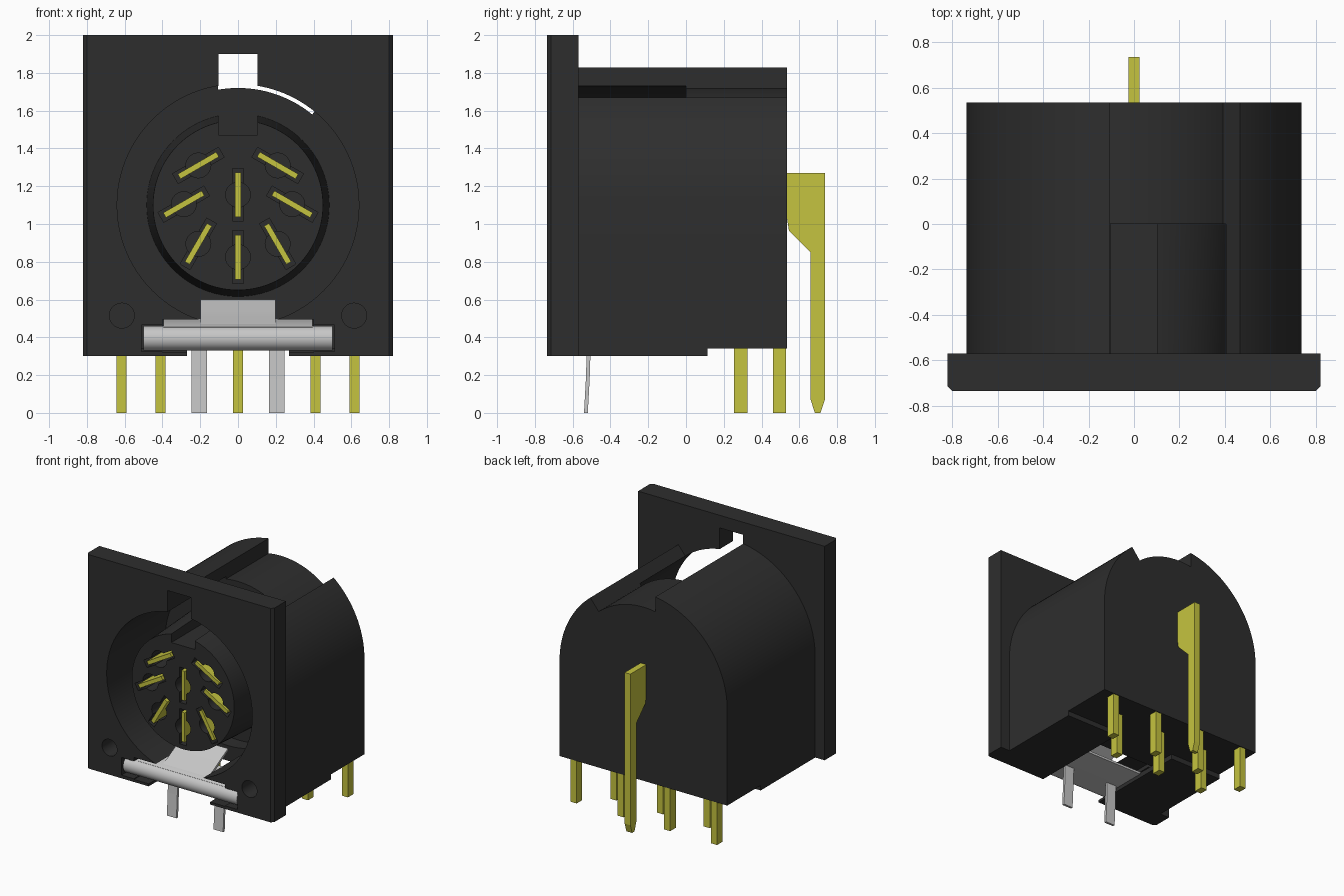
import bpy, bmesh, math
from mathutils import Vector, Matrix

old = bpy.data.objects.get("Cube")
if old:
    bpy.data.objects.remove(old, do_unlink=True)


def material(name, rgb, rough):
    m = bpy.data.materials.new(name)
    m.use_nodes = True
    m.diffuse_color = (*rgb, 1)
    bsdf = m.node_tree.nodes["Principled BSDF"]
    bsdf.inputs["Base Color"].default_value = (*rgb, 1)
    bsdf.inputs["Roughness"].default_value = rough
    return m


BLACK = material("black_plastic", (0.027, 0.027, 0.027), 0.6)
BRASS = material("yellow_brass", (0.56, 0.55, 0.05), 0.5)
STEEL = material("grey_steel", (0.57, 0.57, 0.57), 0.5)
CZ = 1.1  # height of the socket axis


def add(name, bm, mat):
    bmesh.ops.recalc_face_normals(bm, faces=bm.faces)
    me = bpy.data.meshes.new(name)
    bm.to_mesh(me)
    bm.free()
    me.materials.append(mat)
    ob = bpy.data.objects.new(name, me)
    bpy.context.collection.objects.link(ob)
    return ob


def prism(name, pts, lo, hi, axis="y", mat=BLACK):
    """Extrude a closed outline along one axis."""
    place = {"x": lambda p, t: (t, p[0], p[1]),
             "y": lambda p, t: (p[0], t, p[1]),
             "z": lambda p, t: (p[0], p[1], t)}[axis]
    bm = bmesh.new()
    rings = [[bm.verts.new(place(p, t)) for p in pts] for t in (lo, hi)]
    bm.faces.new(rings[0])
    bm.faces.new(rings[1])
    for i in range(len(pts)):
        j = (i + 1) % len(pts)
        bm.faces.new((rings[0][i], rings[0][j], rings[1][j], rings[1][i]))
    return add(name, bm, mat)


def box(name, x, y, z, mat=BLACK):
    return prism(name, [(x[0], z[0]), (x[1], z[0]), (x[1], z[1]), (x[0], z[1])],
                 y[0], y[1], "y", mat)


def arc(cx, cy, r, a0, a1, n):
    return [(cx + r * math.cos(math.radians(a0 + (a1 - a0) * i / n)),
             cy + r * math.sin(math.radians(a0 + (a1 - a0) * i / n))) for i in range(n + 1)]


def disc(cx, cz, r, lo, hi, n=64):
    return prism("cutter", arc(cx, cz, r, 0, 360, n)[:-1], lo, hi)


def blade(name, x, z, deg, length, width, lo, hi, mat=BLACK):
    """Thin rectangle turned about the socket axis direction."""
    a = math.radians(deg)
    u, v = Vector((math.cos(a), math.sin(a))), Vector((-math.sin(a), math.cos(a)))
    c = Vector((x, z))
    pts = [c + u * s * length / 2 + v * t * width / 2
           for s, t in ((-1, -1), (1, -1), (1, 1), (-1, 1))]
    return prism(name, pts, lo, hi, "y", mat)


def ribbon(name, path, thick, x0, x1):
    """Bent sheet metal: a path in the y-z plane given thickness and width."""
    P = [Vector(p) for p in path]
    off = []
    for i, p in enumerate(P):
        d = (P[min(i + 1, len(P) - 1)] - P[max(i - 1, 0)]).normalized()
        off.append(p + Vector((-d.y, d.x)) * thick)
    return prism(name, P + off[::-1], x0, x1, "x", STEEL)


def cut(ob, cutters):
    for c in cutters:
        c.hide_render = True
        mod = ob.modifiers.new("cut", "BOOLEAN")
        mod.object, mod.operation, mod.solver = c, "DIFFERENCE", "EXACT"
        bpy.context.view_layer.objects.active = ob
        bpy.ops.object.modifier_apply(modifier=mod.name)
        bpy.data.objects.remove(c, do_unlink=True)


def smooth(ob):
    bpy.ops.object.select_all(action="DESELECT")
    ob.select_set(True)
    bpy.context.view_layer.objects.active = ob
    bpy.ops.object.shade_smooth_by_angle(angle=math.radians(30))


def clip_pockets():
    return [box("cutter", (-0.51, 0.51), (-0.9, -0.3), (0.325, 0.465)),
            box("cutter", (-0.4, 0.4), (-0.9, -0.12), (0.32, 0.495))]


# Front plate with bore, keyway, clip opening and screw holes
W, F, B, c = 0.82, -0.735, -0.57, 0.02
plate = prism("front_plate", [(-W, B), (W, B), (W, F + c), (W - c, F), (c - W, F), (-W, F + c)],
              0.3, 2.0, "z")
cut(plate, [disc(0, CZ, 0.64, -0.9, -0.4, 96),
            box("cutter", (-0.103, 0.103), (-0.9, -0.4), (1.6, 1.9)),
            box("cutter", (-0.27, 0.27), (-0.9, -0.4), (0.2, 0.4))]
    + clip_pockets()
    + [disc(s * 0.615, 0.515, 0.066, -0.9, -0.4, 32) for s in (-1, 1)])
smooth(plate)

# Arched housing with a deep bore and a cut-away in its top
R = 0.737
body = prism("housing", [(-R, 0.34), (R, 0.34)] + arc(0, CZ, R, 0, 180, 64), B, 0.535)
a_left = math.degrees(math.acos(-0.105 / 0.62))
wedge = arc(0, CZ, 0.62, a_left, 50.7, 24) + arc(0, CZ, 1.0, 50.7, 50.7, 1)[:1] + [(-0.105, 2.1)]
cut(body, [disc(0, CZ, 0.64, -0.9, 0.0, 96), prism("cutter", wedge, -0.8, 0.8)] + clip_pockets())
smooth(body)

# Raised strips under the housing
for side, s in (("right", -1), ("left", 1)):
    box(side + "_base_strip", sorted((s * 0.27, s * R)), (B, 0.115), (0.3, 0.34))

# Contact carrier: tapered plug with a key groove and contact holes
FACE = -0.69
bm = bmesh.new()
bmesh.ops.create_cone(bm, cap_ends=True, segments=96, radius1=0.45, radius2=0.484, depth=0.7,
                      matrix=Matrix.Translation((0, FACE + 0.35, CZ)) @ Matrix.Rotation(-math.pi / 2, 4, "X"))
carrier = add("contact_carrier", bm, BLACK)
contacts = [(0, 1.155, 90), (0, 0.825, 90)]
for s in (-1, 1):
    contacts += [(s * 0.21, 1.31, -s * 30), (s * 0.287, 1.105, -s * 30), (s * 0.21, 0.895, -s * 60)]
cutters = [box("cutter", (-0.103, 0.103), (-0.9, 0.2), (1.47, 1.8))]
for x, z, deg in contacts:
    cutters += [disc(x, z, 0.066, -0.9, -0.45, 24),
                blade("cutter", x, z, deg, 0.28, 0.06, -0.9, -0.46)]
cut(carrier, cutters)
smooth(carrier)

# Contact blades seen from the front
for i, (x, z, deg) in enumerate(contacts):
    blade(f"contact_blade_{i + 1}", x, z, deg, 0.235, 0.03, FACE, -0.4, BRASS)

# Solder pins below: two staggered rows
for row, y, xs in (("front", 0.29, (-0.41, 0, 0.41)), ("rear", 0.495, (-0.617, -0.205, 0.205, 0.617))):
    for i, x in enumerate(xs):
        box(f"{row}_row_pin_{i + 1}", (x - 0.027, x + 0.027), (y - 0.035, y + 0.035), (0, 0.36), BRASS)

# Tall centre pin on the back
prism("back_pin", [(0.5, 1.27), (0.735, 1.27), (0.735, 0.07), (0.712, 0), (0.682, 0), (0.66, 0.07),
                   (0.66, 0.85), (0.545, 0.965), (0.535, 1.03), (0.5, 1.03)],
      -0.025, 0.025, "x", BRASS)

# Spring ground clip: rolled bar, shoulder, tongue and two legs
bar = ribbon("clip_bar", [(-0.25, 0.33)] + arc(-0.665, 0.395, 0.065, 270, 90, 16) + [(-0.6, 0.46)],
             -0.018, -0.5, 0.5)
smooth(bar)
shoulder = ribbon("clip_shoulder", [(-0.69, 0.44), (-0.64, 0.462), (-0.57, 0.47), (-0.5, 0.485)],
                  0.015, -0.395, 0.395)
smooth(shoulder)
tongue = ribbon("clip_tongue", [(-0.7, 0.425), (-0.64, 0.46), (-0.58, 0.485), (-0.5, 0.53), (-0.4, 0.585)],
                0.018, -0.198, 0.198)
smooth(tongue)
for side, s in (("right", -1), ("left", 1)):
    xs = sorted((s * 0.163, s * 0.247))
    ribbon(side + "_clip_leg", [(-0.54, 0), (-0.53, 0.18), (-0.525, 0.34)], -0.02, *xs)
